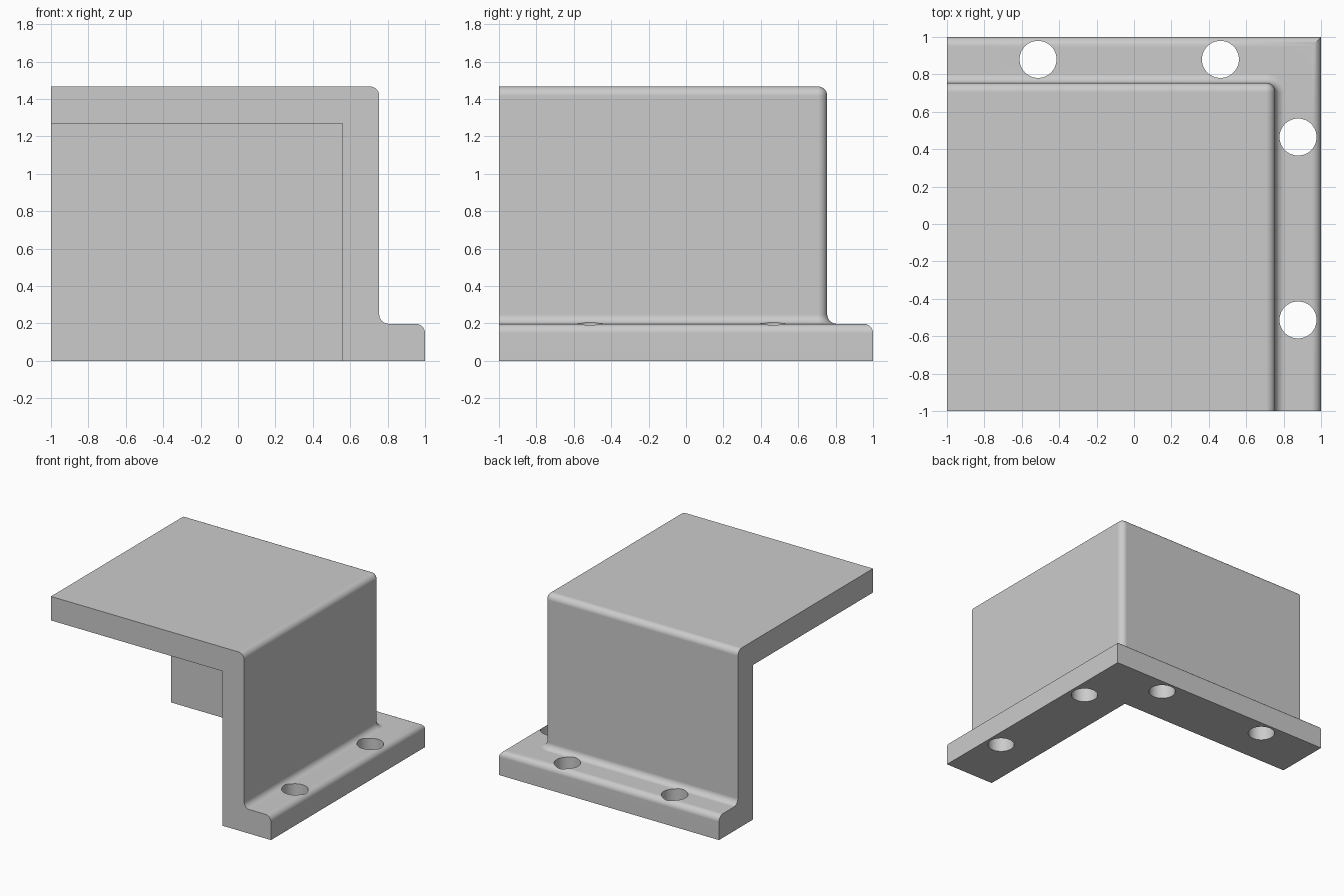
import bpy, bmesh
from math import sin, cos, pi, radians
from mathutils import Vector

cube = bpy.data.objects.get("Cube")
if cube:
    bpy.data.objects.remove(cube, do_unlink=True)

# Main dimensions
HEIGHT, CEILING, FLANGE = 1.467, 1.27, 0.198
WALL_IN, WALL_OUT, R = 0.56, 0.755, 0.05
CENTRE = WALL_OUT - R
STEPS = 8

grey = bpy.data.materials.new("light_grey")
grey.use_nodes = True
grey.diffuse_color = (0.6, 0.6, 0.6, 1)
grey.node_tree.nodes["Principled BSDF"].inputs["Base Color"].default_value = (0.6, 0.6, 0.6, 1)


def arc(cx, cz, start, end):
    """Quarter-circle points of radius R."""
    angles = [radians(start + (end - start) * i / STEPS) for i in range(STEPS + 1)]
    return [(cx + R * cos(a), cz + R * sin(a)) for a in angles]


def ring(d, z):
    """Path at offset d along the right side, round the corner, then the back."""
    r = max(0, d - CENTRE) if d < WALL_OUT + R + 0.01 else 0
    pts = [(d, -1, z)]
    for i in range(STEPS + 1):
        a = pi / 2 * i / STEPS
        pts.append((d - r + r * cos(a), d - r + r * sin(a), z))
    return pts + [(-1, d, z)]


# Wall, flange and roof section, swept round the corner
profile = [(-1, CEILING), (WALL_IN, CEILING), (WALL_IN, 0), (1, 0)]
profile += arc(1 - R, FLANGE - R, 0, 90)
profile += arc(WALL_OUT + R, FLANGE + R, 270, 180)
profile += arc(CENTRE, HEIGHT - R, 0, 90)
profile += [(-1, HEIGHT)]

bm = bmesh.new()
rings = [[bm.verts.new(p) for p in ring(d, z)] for d, z in profile]
for a, b in zip(rings, rings[1:]):
    for i in range(len(a) - 1):
        bm.faces.new((a[i], a[i + 1], b[i + 1], b[i]))
bm.faces.new([r[0] for r in rings])
bm.faces.new([r[-1] for r in reversed(rings)])
bmesh.ops.remove_doubles(bm, verts=bm.verts, dist=0.0001)
bmesh.ops.dissolve_degenerate(bm, edges=bm.edges, dist=0.0001)
bmesh.ops.dissolve_limit(bm, angle_limit=radians(0.5), verts=bm.verts, edges=bm.edges)
bmesh.ops.recalc_face_normals(bm, faces=bm.faces)
mesh = bpy.data.meshes.new("corner_cover")
bm.to_mesh(mesh)
bm.free()
mesh.materials.append(grey)
cover = bpy.data.objects.new("corner_cover", mesh)
bpy.context.collection.objects.link(cover)


def select(ob):
    bpy.ops.object.select_all(action='DESELECT')
    ob.select_set(True)
    bpy.context.view_layer.objects.active = ob


# Bolt holes through the flange
for x, y in [(-0.513, 0.88), (0.462, 0.88), (0.877, 0.465), (0.877, -0.513)]:
    bpy.ops.mesh.primitive_cylinder_add(vertices=48, radius=0.099, depth=1, location=(x, y, 0))
    cutter = bpy.context.object
    cutter.name = "hole_cutter"
    cutter.hide_render = True
    cutter.data.materials.append(grey)
    cut = cover.modifiers.new("bolt_hole", 'BOOLEAN')
    cut.operation = 'DIFFERENCE'
    cut.solver = 'EXACT'
    cut.object = cutter
    select(cover)
    bpy.ops.object.modifier_apply(modifier=cut.name)
    bpy.data.objects.remove(cutter, do_unlink=True)

select(cover)
bpy.ops.object.shade_smooth_by_angle(angle=radians(30))
normals = cover.modifiers.new("clean_shading", 'WEIGHTED_NORMAL')
normals.keep_sharp = True
